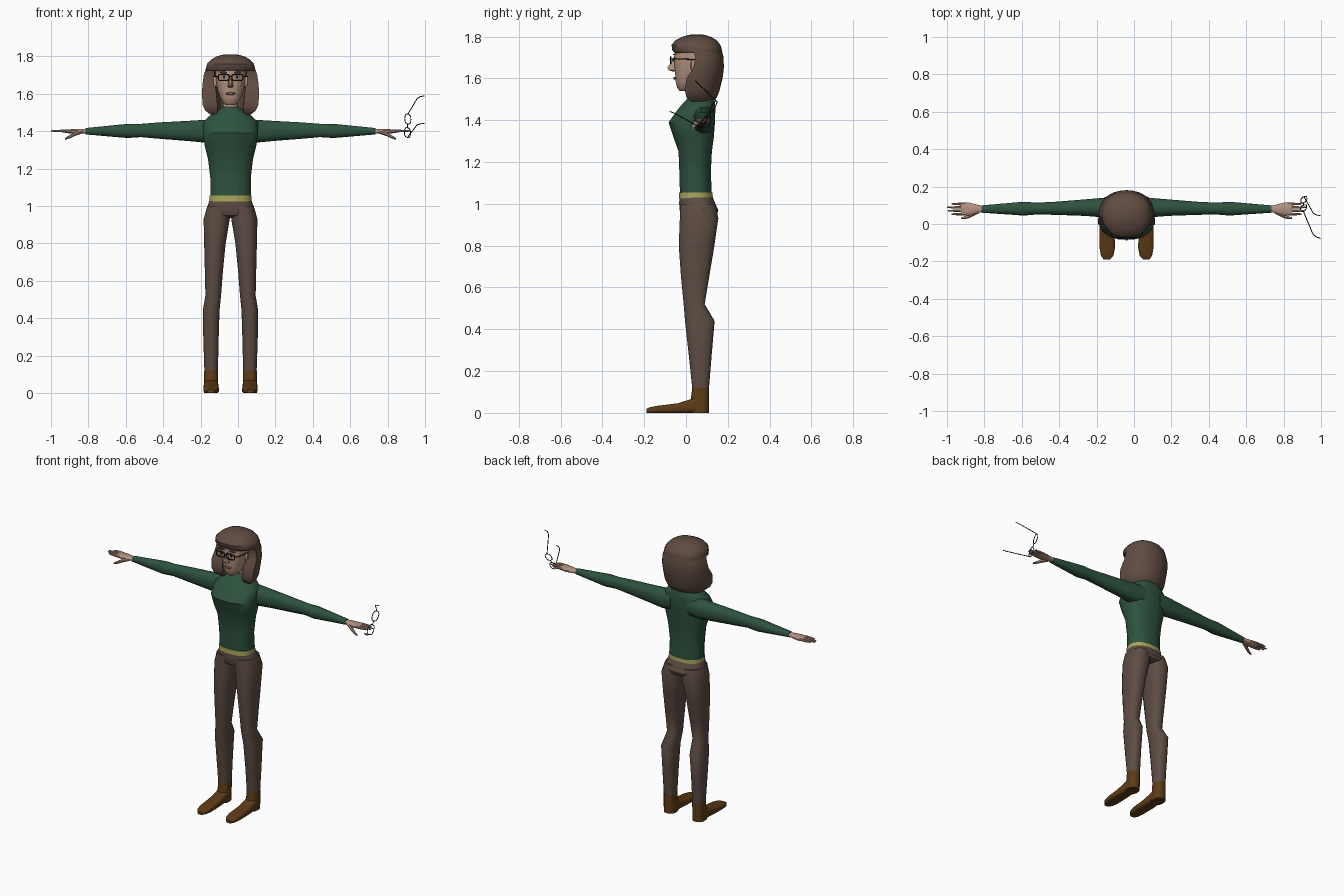
import bpy, bmesh, math
from mathutils import Vector

cube = bpy.data.objects.get("Cube")
if cube:
    bpy.data.objects.remove(cube, do_unlink=True)

CX = -0.04  # body centre line
meshes = []


def material(name, *rgb):
    m = bpy.data.materials.new(name)
    m.use_nodes = True
    m.diffuse_color = (*rgb, 1)
    m.node_tree.nodes["Principled BSDF"].inputs["Base Color"].default_value = (*rgb, 1)
    return m


skin = material("skin", .46, .29, .215)
green = material("sweater green", .027, .085, .048)
brown = material("trouser brown", .11, .073, .057)
hair = material("hair brown", .115, .072, .054)
leather = material("boot leather", .11, .044, .008)
yellow = material("belt yellow", .4, .38, .11)
black = material("frame black", .01, .01, .01)
lip = material("lip", .28, .15, .115)
white = material("eye white", .5, .48, .45)


def skin_rings(name, rings, mat):
    """Bridge closed rings of points and cap both ends."""
    bm = bmesh.new()
    rows = [[bm.verts.new(p) for p in ring] for ring in rings]
    n = len(rows[0])
    for r, q in zip(rows, rows[1:]):
        for i in range(n):
            j = (i + 1) % n
            bm.faces.new((r[i], r[j], q[j], q[i]))
    bm.faces.new(rows[0])
    bm.faces.new(rows[-1])
    bmesh.ops.recalc_face_normals(bm, faces=bm.faces)
    me = bpy.data.meshes.new(name)
    bm.to_mesh(me)
    bm.free()
    me.materials.append(mat)
    ob = bpy.data.objects.new(name, me)
    bpy.context.collection.objects.link(ob)
    meshes.append(ob)
    return ob


def loft(name, axis, sections, mat, side=1, n=16, power=2.4):
    """Sections are (position, low a, high a, low b, high b) along an axis."""
    rings = []
    for p, a0, a1, b0, b1 in sections:
        ring = []
        for i in range(n):
            t = math.tau * (i + .5) / n
            c, s = math.cos(t), math.sin(t)
            a = (a0 + a1) / 2 + (a1 - a0) / 2 * math.copysign(abs(c) ** (2 / power), c)
            b = (b0 + b1) / 2 + (b1 - b0) / 2 * math.copysign(abs(s) ** (2 / power), s)
            x, y, z = {"x": (p, a, b), "y": (a, p, b), "z": (a, b, p)}[axis]
            ring.append((CX + side * x, y, z))
        rings.append(ring)
    return skin_rings(name, rings, mat)


def upright(name, sections, mat, **kw):
    """Symmetric body section: (z, half width, front y, back y)."""
    return loft(name, "z", [(z, -w, w, f, b) for z, w, f, b in sections], mat, **kw)


def wire(name, points, radius, mat, closed=False):
    cu = bpy.data.curves.new(name, "CURVE")
    cu.dimensions = "3D"
    cu.bevel_depth = radius
    cu.bevel_resolution = 1
    cu.use_fill_caps = True
    sp = cu.splines.new("POLY")
    sp.points.add(len(points) - 1)
    for pt, co in zip(sp.points, points):
        pt.co = (*co, 1)
    sp.use_cyclic_u = closed
    cu.materials.append(mat)
    ob = bpy.data.objects.new(name, cu)
    bpy.context.collection.objects.link(ob)
    return ob


def oval(centre, u, v, n=12, power=2):
    """Points on a rounded outline spanned by the vectors u and v."""
    pts = []
    for i in range(n):
        t = math.tau * (i + .5) / n
        c, s = math.cos(t), math.sin(t)
        pts.append(Vector(centre) + Vector(u) * math.copysign(abs(c) ** (2 / power), c)
                   + Vector(v) * math.copysign(abs(s) ** (2 / power), s))
    return pts


# Torso, belt and hips
upright("sweater", [(1.04, .11, -.03, .125), (1.15, .11, -.033, .12), (1.25, .122, -.037, .125),
                    (1.32, .14, -.062, .135), (1.39, .15, -.085, .14), (1.45, .148, -.042, .142),
                    (1.485, .11, -.012, .14), (1.51, .07, .012, .135), (1.53, .045, .03, .125)], green)
upright("belt", [(1.025, .114, -.035, .13), (1.055, .113, -.034, .128)], yellow)
upright("hips", [(1.035, .112, -.033, .128), (1.0, .125, -.034, .142), (.97, .135, -.032, .156),
                 (.95, .12, -.025, .15), (.935, .06, .02, .12)], brown)
upright("neck", [(1.5, .042, .035, .125), (1.6, .04, .03, .12)], skin)

for side, word in ((1, "left"), (-1, "right")):
    # Trouser leg and boot
    loft(word + "_leg", "z", [(1.0, .0, .125, -.03, .142), (.93, .003, .145, -.031, .156),
                              (.8, .025, .142, -.036, .137), (.65, .04, .138, -.025, .112),
                              (.52, .05, .135, -.012, .09), (.44, .058, .149, -.006, .138),
                              (.28, .063, .146, .012, .124), (.11, .067, .14, .03, .11)],
         brown, side)
    loft(word + "_ankle", "z", [(0, .065, .143, .015, .11), (.05, .066, .142, .02, .111),
                                (.12, .066, .141, .029, .111)], leather, side)
    loft(word + "_foot", "y", [(.07, .067, .141, 0, .085), (.02, .065, .143, 0, .065),
                               (-.04, .063, .145, 0, .046), (-.13, .062, .144, 0, .035),
                               (-.17, .07, .137, 0, .028), (-.19, .088, .122, 0, .02)],
         leather, side, power=4)

    # Sleeve
    loft(word + "_sleeve", "x", [(.06, .03, .14, 1.34, 1.47), (.14, .035, .14, 1.337, 1.462),
                                 (.22, .042, .133, 1.345, 1.457), (.38, .048, .12, 1.358, 1.448),
                                 (.48, .05, .115, 1.367, 1.44), (.55, .044, .12, 1.362, 1.44),
                                 (.775, .06, .1, 1.382, 1.417)], green, side, n=12)
    # Hand with fingers and thumb
    loft(word + "_palm", "x", [(.76, .066, .096, 1.387, 1.412), (.8, .057, .104, 1.386, 1.412),
                               (.84, .045, .115, 1.385, 1.411), (.885, .045, .115, 1.391, 1.409)],
         skin, side, n=12)
    for i, tip in enumerate((.935, .955, .96, .935)):
        y = .053 + i * .018
        loft(f"{word}_finger_{i + 1}", "x", [(.86, y - .008, y + .008, 1.391, 1.408),
                                             (.91, y - .007, y + .007, 1.394, 1.408),
                                             (tip, y - .004, y + .004, 1.397, 1.405)],
             skin, side, n=8, power=2)
    loft(word + "_thumb", "x", [(.79, .055, .085, 1.388, 1.408), (.835, .033, .057, 1.372, 1.395),
                                (.86, .026, .044, 1.361, 1.38), (.885, .026, .036, 1.353, 1.364)],
         skin, side, n=8, power=2)

    # Eye plates, brow and ear
    loft(word + "_eye", "y", [(-.058, .02, .048, 1.681, 1.697), (-.064, .02, .048, 1.681, 1.697)],
         white, side, n=10, power=2)
    loft(word + "_iris", "y", [(-.06, .028, .041, 1.682, 1.696), (-.066, .028, .041, 1.682, 1.696)],
         black, side, n=8, power=2)
    loft(word + "_brow", "y", [(-.05, .016, .06, 1.711, 1.718), (-.063, .018, .057, 1.711, 1.718)],
         hair, side, n=8)
    loft(word + "_ear", "x", [(.07, .02, .055, 1.63, 1.69), (.09, .025, .06, 1.64, 1.695)],
         skin, side, n=10)

    # Worn glasses: one rim and one temple each side
    wire(word + "_rim", oval((CX + side * .037, -.073, 1.687), (.029, 0, 0), (0, 0, .017),
                             16, 4), .0035, black, True)
    wire(word + "_temple", [(CX + side * .066, -.073, 1.692), (CX + side * .084, -.055, 1.694),
                            (CX + side * .09, .05, 1.69)], .003, black)

wire("glasses_bridge", [(CX - .009, -.074, 1.69), (CX, -.077, 1.693), (CX + .009, -.074, 1.69)],
     .003, black)

# Head, nose and mouth
upright("head", [(1.54, .026, -.03, .02), (1.553, .042, -.042, .05), (1.58, .056, -.05, .09),
                 (1.62, .07, -.053, .12), (1.66, .077, -.056, .13), (1.7, .082, -.058, .135),
                 (1.76, .08, -.055, .135)], skin, power=2.5)
upright("nose", [(1.632, .01, -.062, -.04), (1.64, .017, -.085, -.04), (1.652, .014, -.091, -.04),
                 (1.675, .009, -.073, -.04), (1.7, .007, -.062, -.04)], skin, n=8, power=2)
loft("lips", "y", [(-.045, -.03, .03, 1.592, 1.61), (-.06, -.018, .018, 1.596, 1.606)], lip,
     n=10, power=2)

# Hair: a rounded cap with a fringe, and a horseshoe bob behind the face
upright("hair_cap", [(1.722, .13, -.055, .172), (1.735, .133, -.067, .172), (1.76, .126, -.07, .165),
                     (1.782, .105, -.052, .148), (1.798, .078, -.02, .122), (1.807, .05, .008, .095),
                     (1.811, .02, .035, .07)], hair, n=24, power=2.3)
bob = []
for z, outer, inner, front, back in ((1.755, .125, .086, .03, .167), (1.7, .143, .086, .045, .18),
                                     (1.65, .15, .082, .035, .181), (1.6, .153, .076, .002, .175),
                                     (1.54, .149, .07, -.005, .16), (1.51, .135, .07, .002, .148),
                                     (1.49, .11, .075, .025, .13)):
    ring = []
    for width, rear, order in ((outer, back, range(15)), (inner, back - .03, range(14, -1, -1))):
        for i in order:
            t = math.pi * i / 14
            ring.append((CX + width * math.cos(t),
                         front + (rear - front) * max(0, math.sin(t)) ** .75, z))
    bob.append(ring)
skin_rings("hair_bob", bob, hair)

# Spare glasses held in the left hand
upper, lower = Vector((.908, .13, 1.465)), Vector((.906, .085, 1.392))
along = (upper - lower).normalized()
across = Vector((.9, .36, -.22)).normalized()
for word, c in (("upper", upper), ("lower", lower)):
    wire("spare_rim_" + word, oval(c, along * .031, across * .018, 14, 2.6), .0025, black, True)
wire("spare_bridge", [lower + along * .031, upper - along * .031], .0025, black)
for word, c, pts in (("upper", upper + along * .031, [(.957, .06, 1.573), (.975, .048, 1.585), (.997, .045, 1.588)]),
                     ("lower", lower - along * .031, [(.957, -.055, 1.433), (.975, -.07, 1.439), (.997, -.077, 1.441)])):
    wire("spare_temple_" + word, [c] + pts, .0025, black)

# Smooth shading with sharp edges kept
bpy.ops.object.select_all(action="DESELECT")
for ob in meshes:
    ob.select_set(True)
bpy.context.view_layer.objects.active = meshes[0]
bpy.ops.object.shade_smooth_by_angle(angle=math.radians(40))
